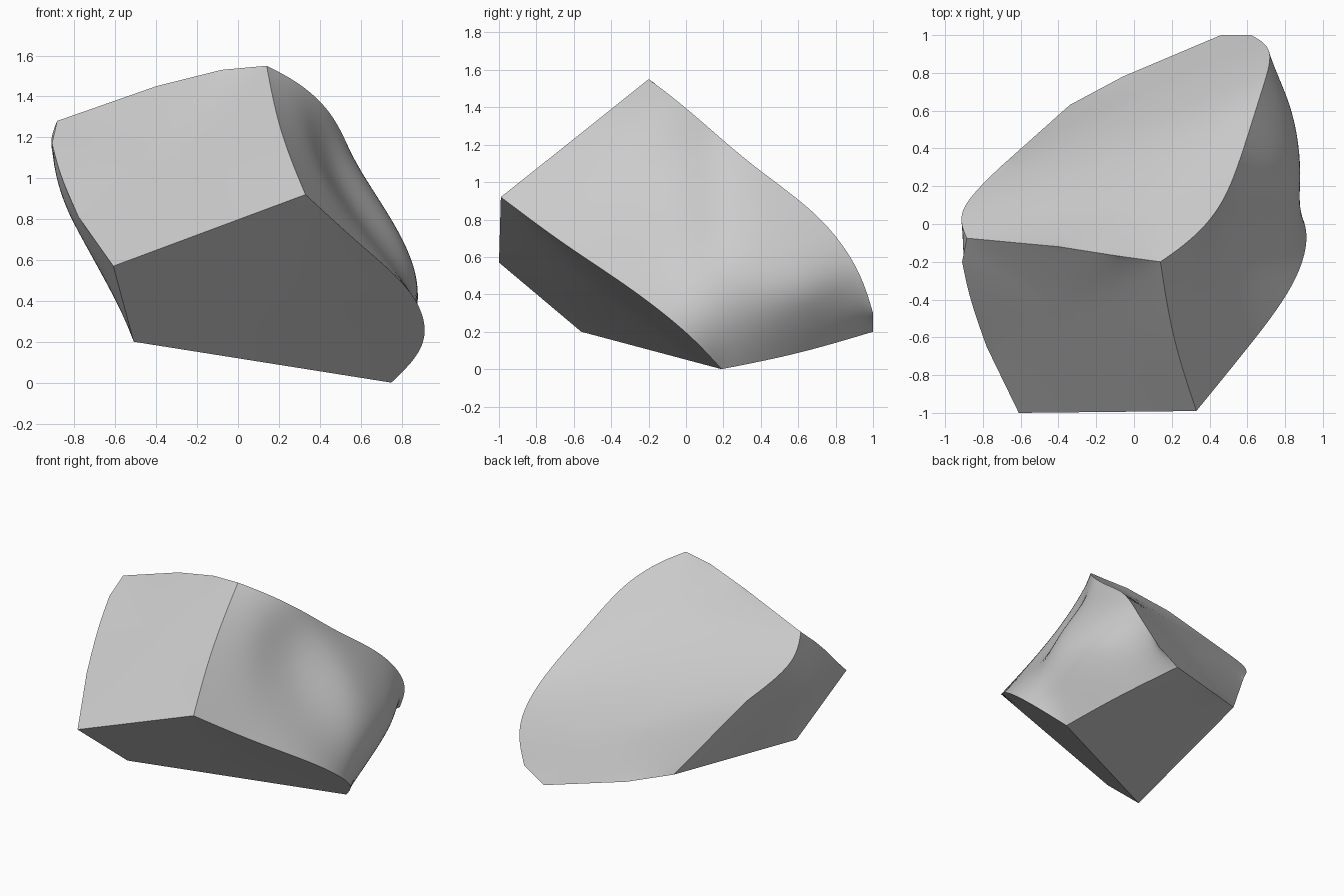
import bpy
import bmesh

cube = bpy.data.objects.get("Cube")
if cube:
    bpy.data.objects.remove(cube, do_unlink=True)

# Stone colour
stone = bpy.data.materials.new("stone grey")
stone.use_nodes = True
grey = (0.6, 0.6, 0.6, 1)
stone.diffuse_color = grey
shader = stone.node_tree.nodes["Principled BSDF"]
shader.inputs["Base Color"].default_value = grey
shader.inputs["Roughness"].default_value = 0.9

# Corners of the boulder
corners = {
    "peak": (0.14, -0.2, 1.55),
    "crest": (-0.08, -0.17, 1.53),
    "ridge": (-0.4, -0.12, 1.45),
    "shoulder": (-0.885, -0.075, 1.28),
    "flank": (-0.95, 0.07, 1.12),
    "flank_low": (-0.71, 0.3, 0.87),
    "heel": (-0.34, 0.63, 0.35),
    "heel_mid": (-0.06, 0.78, 0.28),
    "tail": (0.46, 1.0, 0.2),
    "chin_left": (-0.61, -1.0, 0.57),
    "cheek_low": (-0.78, -0.65, 0.81),
    "cheek": (-0.87, -0.4, 1.01),
    "temple": (-0.91, -0.2, 1.17),
    "loin": (-0.95, -0.13, 0.87),
    "chin_right": (0.33, -0.99, 0.92),
    "keel_left": (-0.51, -0.56, 0.2),
    "keel_right": (0.75, 0.19, 0.0),
    "keel_back": (0.65, 0.6, 0.08),
    # rim where the back slope meets the hollow side
    "rim_a": (0.3, -0.09, 1.47),
    "rim_b": (0.47, 0.09, 1.32),
    "rim_c": (0.57, 0.36, 1.08),
    "rim_d": (0.68, 0.72, 0.83),
    "rim_e": (0.75, 0.93, 0.54),
    "rim_f": (0.62, 1.0, 0.3),
    # middle row of the hollow side
    "brow": (0.2, -0.6, 1.23),
    "hollow_a": (0.37, -0.38, 1.1),
    "hollow_b": (0.39, -0.02, 1.0),
    "hollow_c": (0.88, 0.15, 0.7),
    "bulge_a": (0.99, 0.32, 0.44),
    "bulge_b": (0.85, 0.7, 0.4),
    # lower edge of the hollow side
    "jaw_a": (0.6, -0.66, 0.67),
    "jaw_b": (0.88, -0.3, 0.44),
    "jaw_c": (0.95, 0.02, 0.19),
}

# The hollow side is a grid of three rows
rim = "peak rim_a rim_b rim_c rim_d rim_e".split()
middle = "brow hollow_a hollow_b hollow_c bulge_a bulge_b".split()
jaw = "chin_right jaw_a jaw_b jaw_c keel_right keel_back".split()
side = []
for upper, lower in ((rim, middle), (middle, jaw)):
    for i in range(len(upper) - 1):
        side.append([upper[i], upper[i + 1], lower[i + 1], lower[i]])
side.append("rim_e rim_f tail keel_back bulge_b".split())

# Each group is one broken plane of the stone
groups = [
    side,
    ["peak brow chin_right chin_left cheek_low cheek temple shoulder ridge crest".split()],
    ["peak crest ridge shoulder flank rim_d rim_c rim_b rim_a".split(),
     "flank flank_low heel heel_mid tail rim_f rim_e rim_d".split()],
    ["loin flank shoulder temple cheek".split(),
     "loin cheek cheek_low chin_left keel_left".split(),
     "loin keel_left heel flank_low flank".split()],
    ["chin_right jaw_a jaw_b jaw_c keel_right keel_left chin_left".split()],
    ["keel_right keel_back tail heel_mid heel keel_left".split()],
]

bm = bmesh.new()
verts = {name: bm.verts.new(co) for name, co in corners.items()}
plane_of = {}
for index, group in enumerate(groups):
    for names in group:
        face = bm.faces.new([verts[n] for n in names])
        face.smooth = True
        plane_of[face] = index

# Sharp creases wherever two planes meet
crease = bm.edges.layers.float.new("crease_edge")
for edge in bm.edges:
    if len({plane_of[f] for f in edge.link_faces}) > 1:
        edge[crease] = 1.0
        edge.smooth = False
bmesh.ops.recalc_face_normals(bm, faces=bm.faces[:])

mesh = bpy.data.meshes.new("boulder")
bm.to_mesh(mesh)
bm.free()
mesh.materials.append(stone)
boulder = bpy.data.objects.new("boulder", mesh)
bpy.context.collection.objects.link(boulder)

# Soften the planes between the creases
soften = boulder.modifiers.new("soften", "SUBSURF")
soften.levels = soften.render_levels = 4
